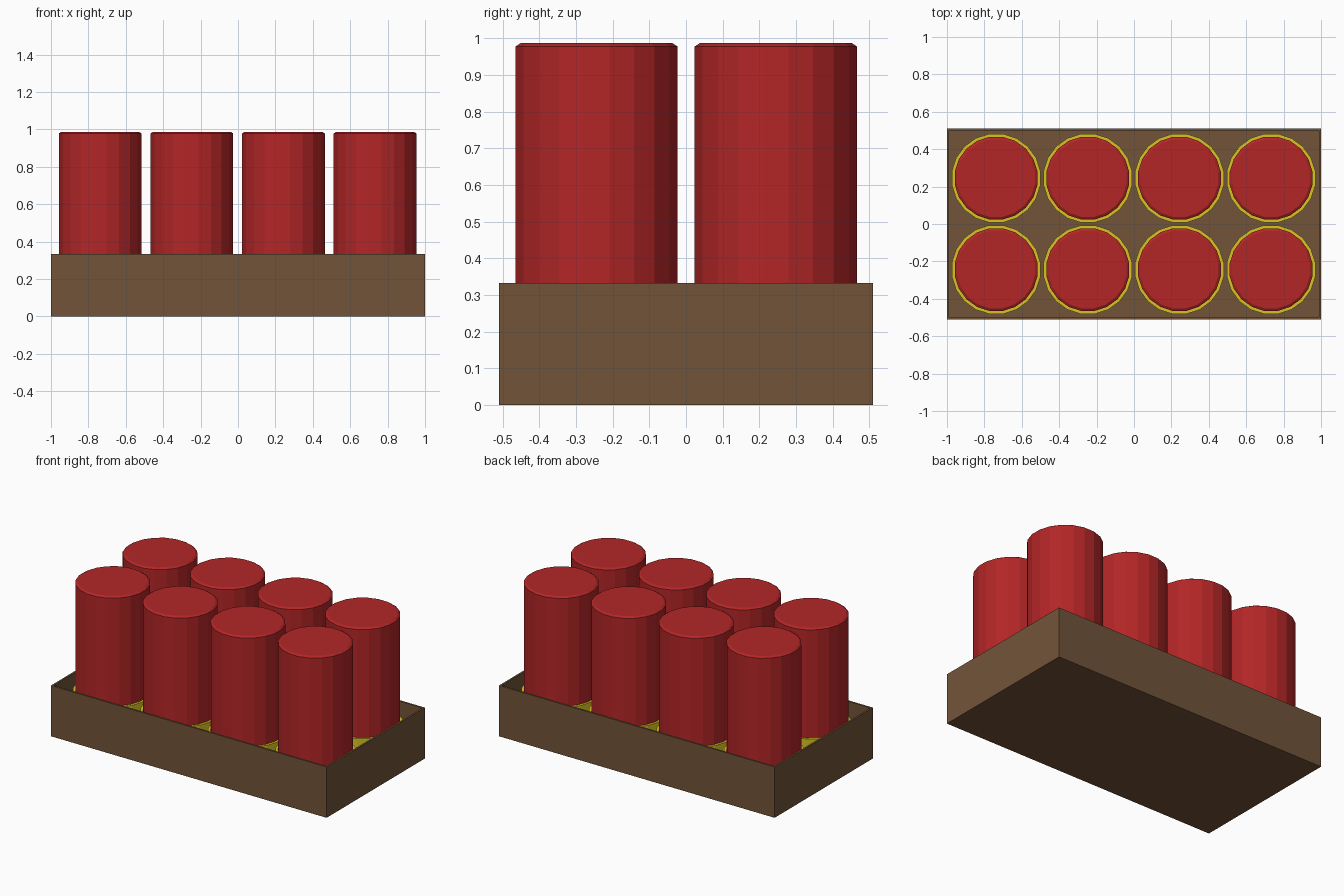
import bpy, bmesh, math

if "Cube" in bpy.data.objects:
    bpy.data.objects.remove(bpy.data.objects["Cube"])


def material(name, rgb):
    m = bpy.data.materials.new(name)
    m.diffuse_color = (*rgb, 1)
    m.use_nodes = True
    m.node_tree.nodes["Principled BSDF"].inputs["Base Color"].default_value = m.diffuse_color
    return m


RED = material("red", (0.45, 0.019, 0.02))
BROWN = material("brown", (0.168, 0.088, 0.041))
YELLOW = material("brass yellow", (0.68, 0.55, 0.016))

L, W, H, T = 2.0, 1.02, 0.333, 0.017   # tray length, width, height, wall
SIDES = 20


def add_object(name, bm, mat):
    bmesh.ops.recalc_face_normals(bm, faces=bm.faces[:])
    mesh = bpy.data.meshes.new(name)
    bm.to_mesh(mesh)
    bm.free()
    mesh.materials.append(mat)
    ob = bpy.data.objects.new(name, mesh)
    bpy.context.collection.objects.link(ob)
    return ob


def lathe(name, profile, mat, x, y):
    """Closed solid from (radius, z) rings stacked bottom to top."""
    bm = bmesh.new()
    rings = []
    for r, z in profile:
        rings.append([bm.verts.new((x + r * math.cos(a), y + r * math.sin(a), z))
                      for a in (math.tau * (i + 0.5) / SIDES for i in range(SIDES))])
    for lo, hi in zip(rings, rings[1:]):
        for i in range(SIDES):
            j = (i + 1) % SIDES
            bm.faces.new((lo[i], lo[j], hi[j], hi[i]))
    bm.faces.new(rings[0][::-1])
    bm.faces.new(rings[-1])
    return add_object(name, bm, mat)


# Open tray: box whose top is inset and pushed down to the floor
bm = bmesh.new()
bmesh.ops.create_cube(bm, size=1)
for v in bm.verts:
    v.co = (v.co.x * L, v.co.y * W, (v.co.z + 0.5) * H)
top = max(bm.faces, key=lambda f: f.calc_center_median().z)
bmesh.ops.inset_region(bm, faces=[top], thickness=T)
ext = bmesh.ops.extrude_discrete_faces(bm, faces=[top])
for v in ext["faces"][0].verts:
    v.co.z = T
add_object("tray", bm, BROWN)

# Two rows of four cylinders, each with a wider brass base
R, B = 0.224, 0.24
BASE_TOP = 0.27
for row in range(2):
    for col in range(4):
        x, y = -0.737 + 0.49 * col, -0.244 + 0.489 * row
        tag = f"{row + 1}_{col + 1}"
        lathe("brass_base_" + tag, [(B, T + 0.003), (B, BASE_TOP)], YELLOW, x, y)
        lathe("red_tube_" + tag,
              [(R, BASE_TOP - 0.002), (R, 0.978), (R - 0.014, 0.987)], RED, x, y)
